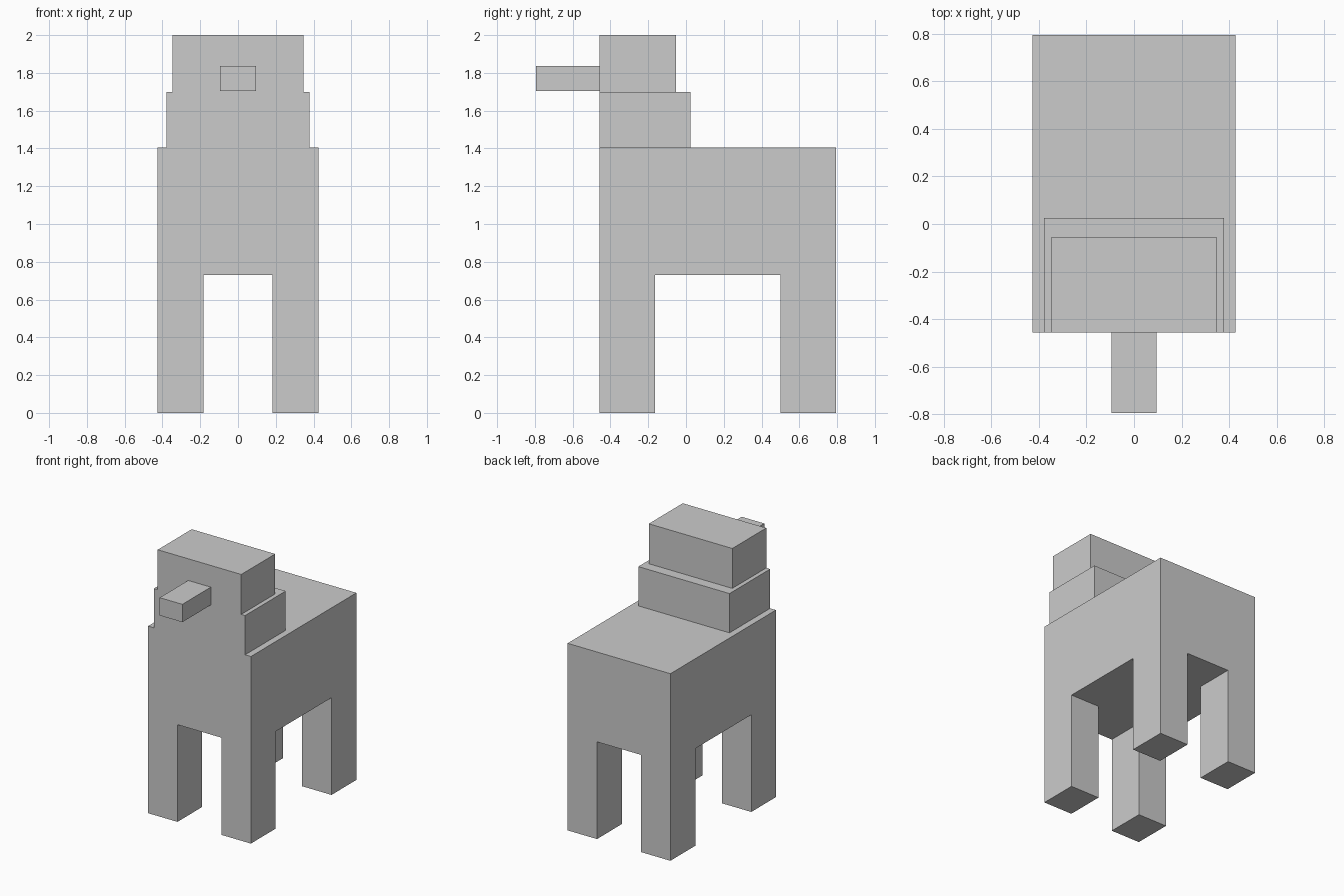
import bpy

if "Cube" in bpy.data.objects:
    bpy.data.objects.remove(bpy.data.objects["Cube"])

FRONT, BACK = -0.457, 0.795      # shared flush front and rear planes
HALF_W = 0.427                   # half width of body and outer leg faces
BODY_BASE, BODY_TOP = 0.73, 1.405
NECK_TOP = 1.70


def box(name, x, y, z):
    """Box spanning the given (min, max) ranges."""
    spans = (x, y, z)
    bpy.ops.mesh.primitive_cube_add(size=1)
    obj = bpy.context.object
    obj.name = obj.data.name = name
    obj.location = [(a + b) / 2 for a, b in spans]
    obj.scale = [b - a for a, b in spans]
    bpy.ops.object.transform_apply(location=True, rotation=False, scale=True)
    return obj


# Torso, neck, head and snout
box("body", (-HALF_W, HALF_W), (FRONT, BACK), (BODY_BASE, BODY_TOP))
box("neck", (-0.379, 0.379), (FRONT, 0.025), (BODY_TOP, NECK_TOP))
box("head", (-0.347, 0.347), (FRONT, -0.054), (NECK_TOP, 2.0))
box("snout", (-0.094, 0.094), (-BACK, FRONT), (1.703, 1.837))

# Four legs, flush with the body's outer corners
for end, y in (("front", (FRONT, -0.165)), ("back", (0.50, BACK))):
    for side, x in (("right", (-HALF_W, -0.183)), ("left", (0.183, HALF_W))):
        box(f"{end}_{side}_leg", x, y, (0, BODY_BASE))
